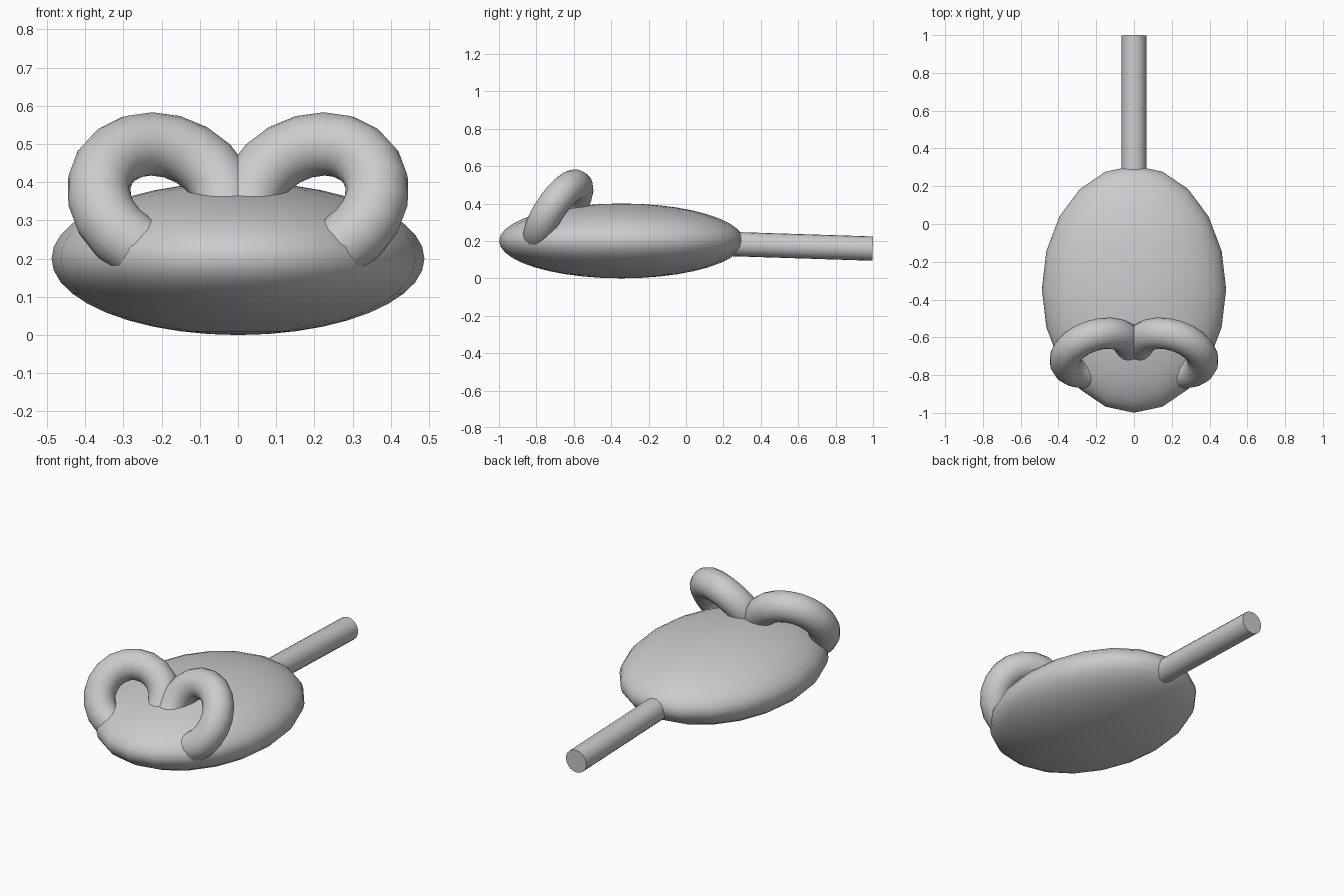
import bpy
import math
from mathutils import Vector

if "Cube" in bpy.data.objects:
    bpy.data.objects.remove(bpy.data.objects["Cube"])


def finish(obj, name):
    obj.name = name
    bpy.ops.object.shade_smooth_by_angle(angle=math.radians(50))
    return obj


# Flattened egg-shaped body
bpy.ops.mesh.primitive_uv_sphere_add(segments=20, ring_count=20, radius=1,
                                     location=(0, -0.345, 0.2))
body = bpy.context.object
body.scale = (0.488, 0.654, 0.2)
bpy.ops.object.transform_apply(location=False, rotation=False, scale=True)
finish(body, "body")


# Ring ears, leaning back and turned slightly inward, partly sunk in the body
def add_ear(side, name):
    normal = Vector((-0.263 * side, -0.798, 0.542))
    bpy.ops.mesh.primitive_torus_add(
        major_segments=20, minor_segments=20,
        major_radius=0.175, minor_radius=0.083,
        location=(0.196 * side, -0.683, 0.353),
        rotation=normal.to_track_quat('Z', 'Y').to_euler())
    finish(bpy.context.object, name)


add_ear(1, "right_ear")
add_ear(-1, "left_ear")

# Straight tail, drooping slightly toward its tip
start, end = Vector((0, 0.1, 0.188)), Vector((0, 0.998, 0.159))
axis = end - start
bpy.ops.mesh.primitive_cylinder_add(
    vertices=20, radius=0.065, depth=axis.length,
    location=(start + end) / 2,
    rotation=axis.to_track_quat('Z', 'Y').to_euler())
finish(bpy.context.object, "tail")
